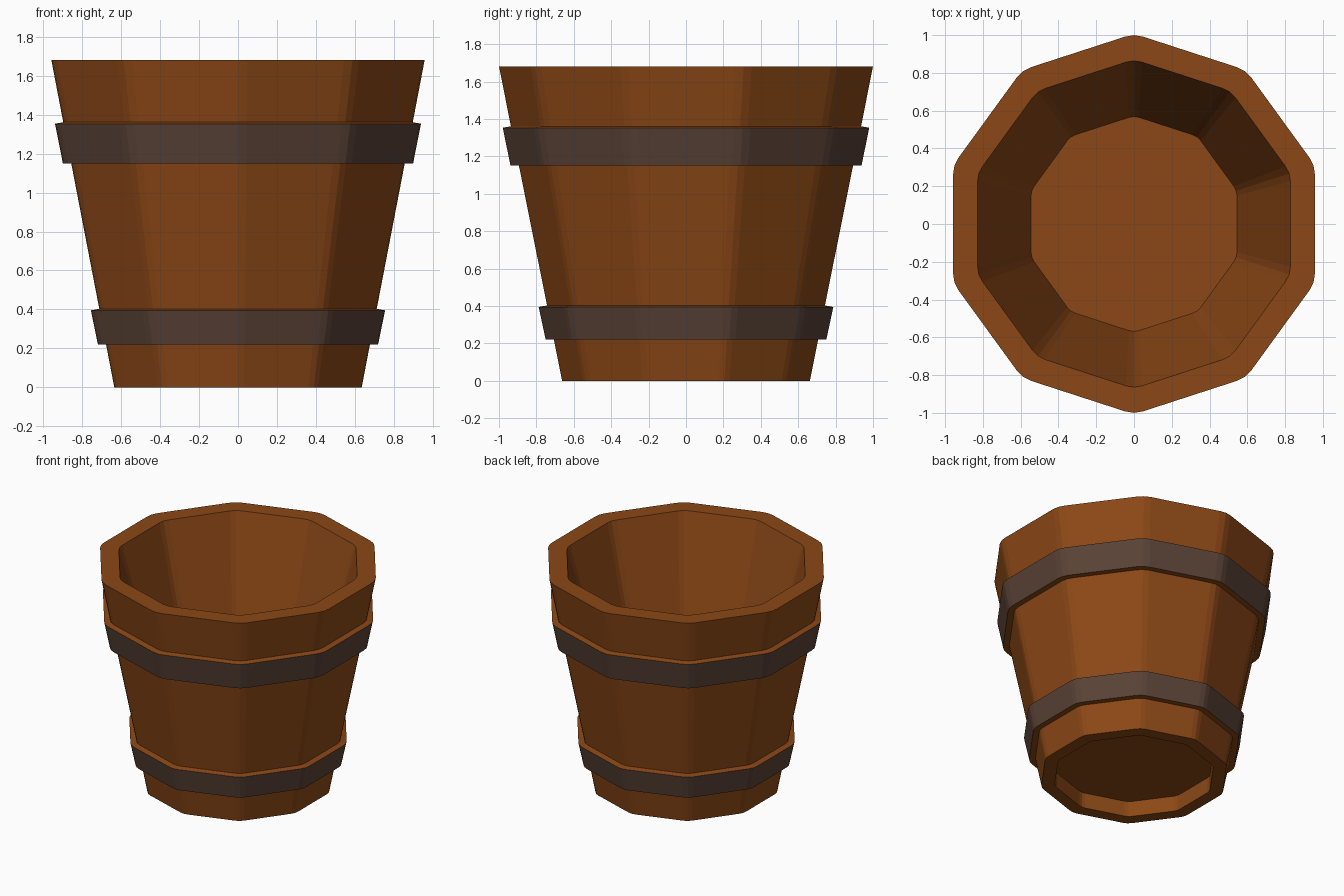
import bpy, bmesh
from math import pi, cos, sin
from mathutils import Vector

if "Cube" in bpy.data.objects:
    bpy.data.objects.remove(bpy.data.objects["Cube"])

SIDES = 10
BEVEL = 0.08      # share of each side taken by one rounded corner


def material(name, color):
    m = bpy.data.materials.new(name)
    m.diffuse_color = (*color, 1)
    m.use_nodes = True
    m.node_tree.nodes["Principled BSDF"].inputs["Base Color"].default_value = m.diffuse_color
    return m


wood = material("wood", (0.26, 0.064, 0.008))
iron = material("dark_iron", (0.1, 0.054, 0.037))


def outline(apothem, z):
    """Ten-sided outline with softly rounded corners, a point on +y and -y."""
    r = apothem / cos(pi / SIDES)
    c = [Vector((r * sin(2 * pi * i / SIDES), r * cos(2 * pi * i / SIDES), z))
         for i in range(SIDES)]
    pts = []
    for i, p in enumerate(c):
        a = p.lerp(c[i - 1], BEVEL)
        b = p.lerp(c[(i + 1) % SIDES], BEVEL)
        pts += [a, (a + b) / 4 + p / 2, b]
    return pts


def loft(name, profile, iron_strips):
    """Skin outlines given as (apothem, z) and cap both ends."""
    bm = bmesh.new()
    rings = [[bm.verts.new(p) for p in outline(a, z)] for a, z in profile]
    n = len(rings[0])
    for k, (lo, hi) in enumerate(zip(rings, rings[1:])):
        for i in range(n):
            j = (i + 1) % n
            f = bm.faces.new((lo[i], lo[j], hi[j], hi[i]))
            f.material_index = 1 if k in iron_strips else 0
    bm.faces.new(rings[0])
    bm.faces.new(rings[-1])
    bmesh.ops.recalc_face_normals(bm, faces=bm.faces)
    me = bpy.data.meshes.new(name)
    bm.to_mesh(me)
    bm.free()
    me.materials.append(wood)
    me.materials.append(iron)
    ob = bpy.data.objects.new(name, me)
    bpy.context.collection.objects.link(ob)
    return ob


# One continuous section, from the recessed underside round to the inner floor
loft("bucket", [
    (0.543, 0.12), (0.543, 0), (0.635, 0),                            # underside
    (0.677, 0.22), (0.719, 0.22), (0.755, 0.395), (0.712, 0.403),     # lower hoop
    (0.856, 1.15), (0.899, 1.15), (0.939, 1.353), (0.897, 1.361),     # upper hoop
    (0.958, 1.68), (0.828, 1.68), (0.545, 0.6),                       # rim, inside
], iron_strips=(4, 8))
